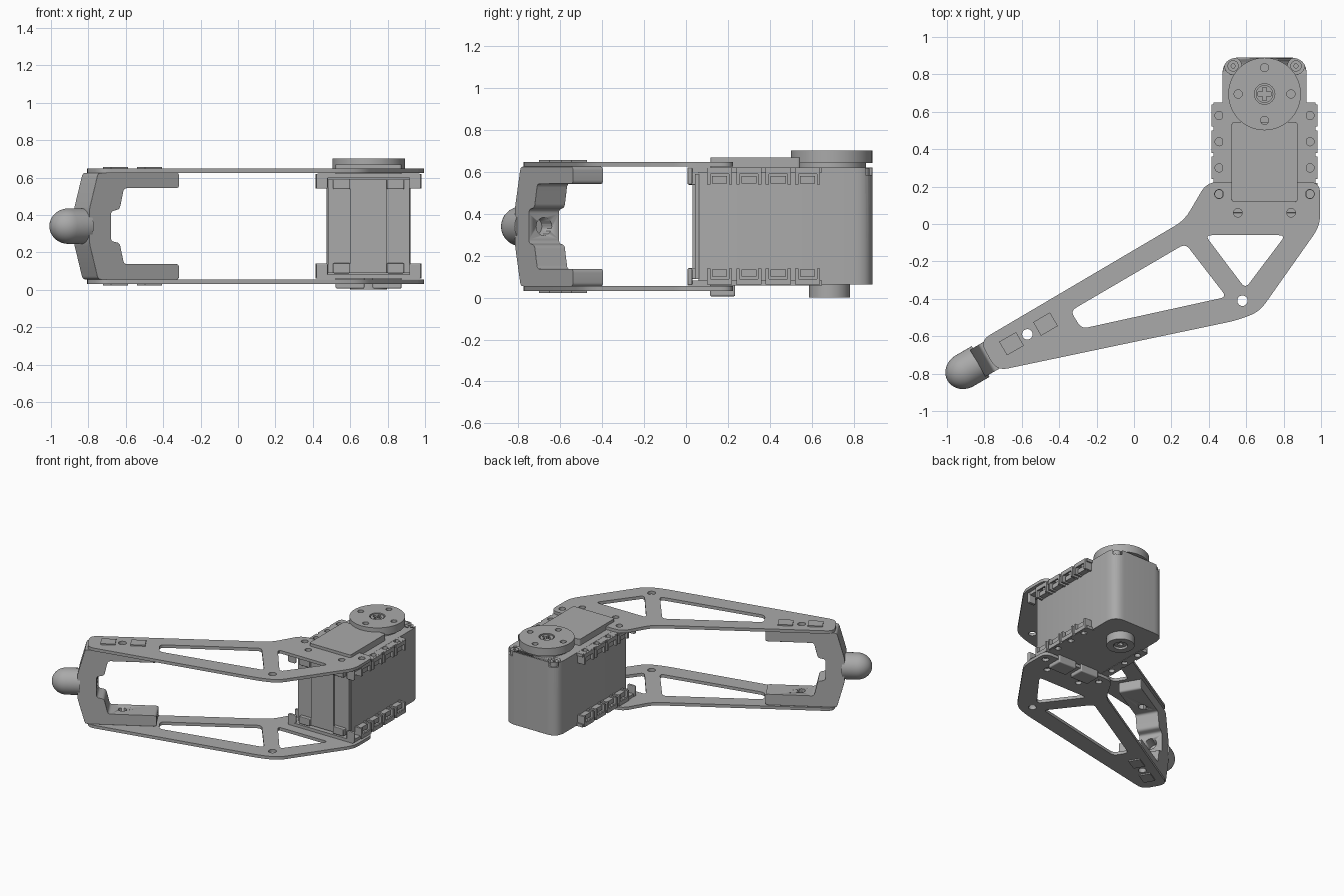
import bpy, bmesh, math
from mathutils import Matrix, Vector

if "Cube" in bpy.data.objects:
    bpy.data.objects.remove(bpy.data.objects["Cube"], do_unlink=True)

grey = bpy.data.materials.new("plain_grey")
grey.use_nodes = True
COLOUR = (0.4, 0.4, 0.4, 1)
grey.diffuse_color = COLOUR
grey.node_tree.nodes["Principled BSDF"].inputs["Base Color"].default_value = COLOUR

MID = 0.34      # height of the mirror plane
CX = 0.698      # centre of the actuator across
HORN_Y = 0.695
parts = []


def rounded(points, r, n=5):
    """Round every corner of a polygon."""
    pts, out = [Vector(p) for p in points], []
    for i, p in enumerate(pts):
        a, b = pts[i - 1] - p, pts[(i + 1) % len(pts)] - p
        d = min(r, a.length * 0.45, b.length * 0.45)
        p0, p1 = p + a.normalized() * d, p + b.normalized() * d
        for k in range(n + 1):
            t = k / n
            out.append(p0 * (1 - t) ** 2 + p * 2 * t * (1 - t) + p1 * t * t)
    return out


def ring(x, y, r, n=24):
    return [Vector((x + r * math.cos(2 * math.pi * i / n),
                    y + r * math.sin(2 * math.pi * i / n))) for i in range(n)]


def rect(x0, x1, y0, y1):
    return [(x0, y0), (x1, y0), (x1, y1), (x0, y1)]


def extrude(name, loops, z0, z1, matrix=None, bevel=0):
    """Solid slab from an outline followed by its holes."""
    curve = bpy.data.curves.new(name, "CURVE")
    curve.dimensions, curve.fill_mode = "2D", "BOTH"
    curve.extrude = (z1 - z0) / 2
    for loop in loops:
        s = curve.splines.new("POLY")
        s.points.add(len(loop) - 1)
        for q, p in zip(s.points, loop):
            q.co = (p[0], p[1], 0, 1)
        s.use_cyclic_u = True
    tmp = bpy.data.objects.new("tmp", curve)
    bpy.context.collection.objects.link(tmp)
    dg = bpy.context.evaluated_depsgraph_get()
    mesh = bpy.data.meshes.new_from_object(tmp.evaluated_get(dg))
    bpy.data.objects.remove(tmp, do_unlink=True)
    bm = bmesh.new()
    bm.from_mesh(mesh)
    bmesh.ops.remove_doubles(bm, verts=bm.verts, dist=1e-5)
    bmesh.ops.translate(bm, verts=bm.verts, vec=(0, 0, (z0 + z1) / 2))
    bmesh.ops.recalc_face_normals(bm, faces=bm.faces)
    if matrix:
        bm.transform(matrix)
    bm.to_mesh(mesh)
    bm.free()
    mesh.name = name
    mesh.materials.clear()
    mesh.materials.append(grey)
    ob = bpy.data.objects.new(name, mesh)
    bpy.context.collection.objects.link(ob)
    if bevel:
        m = ob.modifiers.new("edge", "BEVEL")
        m.width, m.segments, m.angle_limit = bevel, 3, math.radians(50)
    parts.append(ob)
    return ob


def box(name, x0, x1, y0, y1, z0, z1, bevel=0):
    return extrude(name, [rect(x0, x1, y0, y1)], z0, z1, None, bevel)


def cut(target, cutter):
    cutter.hide_render = True
    cutter.hide_set(True)
    parts.remove(cutter)
    m = target.modifiers.new("cut", "BOOLEAN")
    m.operation, m.object, m.solver = "DIFFERENCE", cutter, "EXACT"


def flip(z0, z1, top):
    return (z0, z1) if top else (2 * MID - z1, 2 * MID - z0)


# Tail direction: local x runs back up the arm, local y is up
C = Vector((-0.655, -0.64, 0))
ax = Vector((math.cos(math.pi / 6), 0.5, 0))
side = Vector((0.5, -math.cos(math.pi / 6), 0))
TAIL = Matrix((ax, (0, 0, 1), side)).transposed().to_4x4()
TAIL.translation = C
FLAT = Matrix.Translation(C) @ Matrix.Rotation(math.pi / 6, 4, "Z")

# Twin truss plates
outline = rounded([(-0.825, -0.625), (0.27, 0.02), (0.39, 0.225), (0.995, 0.225),
                   (0.995, -0.01), (0.67, -0.47), (0.55, -0.515), (-0.735, -0.785)], 0.06)
holes = [rounded([(0.38, -0.06), (0.81, -0.06), (0.595, -0.345)], 0.035),
         rounded([(0.275, -0.105), (0.495, -0.39), (-0.28, -0.56), (-0.34, -0.465)], 0.035)]
for x, y, r in [(0.555, 0.06, 0.023), (0.84, 0.06, 0.023), (0.455, 0.16, 0.024),
                (0.94, 0.16, 0.024), (0.58, -0.41, 0.028), (-0.57, -0.59, 0.028)]:
    holes.append(ring(x, y, r))
for label, top in (("upper", True), ("lower", False)):
    extrude(label + "_truss_plate", [outline] + holes, *flip(0.625, 0.648, top))
    for s in (0, 0.21):
        extrude(label + "_locating_tab", [rect(s - 0.052, s + 0.052, -0.042, 0.042)],
                *flip(0.62, 0.657, top), FLAT)

# Foot bracket
half = [(0.345, 0.285), (-0.155, 0.285), (-0.209, 0.09)]
inner = [(-0.075, 0.08), (-0.022, 0.09), (0.005, 0.203), (0.345, 0.203)]
lower = [(s, -z) for s, z in half[::-1]]
profile = half + lower + [(s, -z) for s, z in inner[::-1]] + inner
profile = rounded([(s, z + MID) for s, z in profile], 0.018, 4)
bracket = extrude("foot_bracket", [profile], -0.083, 0.083, TAIL, 0.008)
cut(bracket, extrude("bolt_cutter", [ring(-0.57, -0.59, 0.028)], 0, 0.7))
AXIS = Matrix((side, (0, 0, 1), -ax)).transposed().to_4x4()
AXIS.translation = C + Vector((0, 0, MID))
cut(bracket, extrude("bore_cutter", [ring(0, 0, 0.043)], 0, 0.17, AXIS))

# Domed toe: half profile spun about the tail axis
bm = bmesh.new()
arc = [(0.095, 0.19), (0.095, 0.29)] + [
    (0.095 * math.cos(a), 0.29 + 0.105 * math.sin(a))
    for a in (math.pi / 2 * k / 10 for k in range(1, 11))]
vs = [bm.verts.new((r, 0, h)) for r, h in [(0, 0.19)] + arc]
es = [bm.edges.new(e) for e in zip(vs, vs[1:])]
bmesh.ops.spin(bm, geom=vs + es, axis=(0, 0, 1), cent=(0, 0, 0), steps=40, angle=2 * math.pi)
bmesh.ops.remove_doubles(bm, verts=bm.verts, dist=1e-4)
bmesh.ops.recalc_face_normals(bm, faces=bm.faces)
bm.transform(AXIS)
mesh = bpy.data.meshes.new("domed_toe")
bm.to_mesh(mesh)
bm.free()
mesh.materials.append(grey)
toe = bpy.data.objects.new("domed_toe", mesh)
bpy.context.collection.objects.link(toe)
parts.append(toe)

# Actuator housing
shape = rounded(rect(0.473, 0.923, 0.06, 0.89), 0.012, 2)[:6]
shape += rounded(rect(0.473, 0.923, 0.06, 0.89), 0.09, 8)[18:]
body = extrude("actuator_body", [shape], 0.062, 0.622, None, 0.012)
box("front_panel", 0.6, 0.793, 0.03, 0.07, 0.09, 0.59)
box("front_cover", 0.48, 0.916, 0.042, 0.07, 0.09, 0.59)
for x in (0.53, 2 * CX - 0.53):
    cut(body, extrude("screw_pocket_cutter", [ring(x, 0.845, 0.045)], 0.585, 0.7))
    extrude("case_screw", [ring(x, 0.845, 0.03), ring(x, 0.845, 0.012, 6)], 0.57, 0.618)
extrude("raised_cover", [rounded(rect(0.522, 0.874, 0.118, 0.545), 0.015)], 0.61, 0.67, None, 0.006)
for x in (0.522, 0.72):
    box("lower_connector", x, x + 0.154, 0.115, 0.235, 0.006, 0.08, 0.008)

# Mounting rails with ribs and captive nuts
ys = (0.16, 0.30, 0.44, 0.58)
for top in (True, False):
    for m in (False, True):
        def mx(a, b):
            return (2 * CX - b, 2 * CX - a) if m else (a, b)
        x0, x1 = mx(0.425, 0.485)
        hx = 2 * CX - 0.455 if m else 0.455
        extrude("side_rail", [rect(x0, x1, 0.008, 0.65)] + [ring(hx, y, 0.022, 16) for y in ys],
                *flip(0.598, 0.621, top))
        for y in ys:
            for e in (-0.052, 0.052):
                box("rail_rib", *mx(0.415, 0.48), y + e - 0.008, y + e + 0.008, *flip(0.54, 0.618, top))
            box("rail_lip", *mx(0.415, 0.426), y - 0.058, y + 0.058, *flip(0.59, 0.62, top))
            box("captive_nut", *mx(0.432, 0.48), y - 0.036, y + 0.036, *flip(0.545, 0.58, top))
        box("rail_end", *mx(0.418, 0.48), 0.008, 0.03, *flip(0.54, 0.62, top), 0.006)
        box("front_nut", *mx(0.508, 0.6), 0.012, 0.06, *flip(0.538, 0.592, top), 0.005)
    box("front_rail", 0.47, 0.926, 0.008, 0.08, *flip(0.598, 0.621, top))

# Output horn on top
extrude("horn_neck", [ring(CX, HORN_Y, 0.165, 48)], 0.61, 0.645)
bolts = [ring(CX + 0.141 * math.cos(a), HORN_Y + 0.141 * math.sin(a), 0.022, 16)
         for a in (math.pi / 2 * k for k in range(4))]
extrude("output_horn", [ring(CX, HORN_Y, 0.194, 64), ring(CX, HORN_Y, 0.055)] + bolts, 0.642, 0.702)
w, l = 0.01, 0.034
cross = [(w, w), (l, w), (l, -w), (w, -w), (w, -l), (-w, -l),
         (-w, -w), (-l, -w), (-l, w), (-w, w), (-w, l), (w, l)]
extrude("horn_screw", [ring(CX, HORN_Y, 0.047), [(CX + x, HORN_Y + y) for x, y in cross]], 0.63, 0.697)

# Idler boss underneath
extrude("idler_boss", [ring(CX, 0.685, 0.098, 40), ring(CX, 0.685, 0.05)], 0, 0.08, None, 0.006)
extrude("idler_pin", [ring(CX, 0.685, 0.043), ring(CX, 0.685, 0.02, 6)], 0.012, 0.08)

# Smooth curves, keep edges sharp
bpy.ops.object.select_all(action="DESELECT")
for ob in parts:
    ob.select_set(True)
bpy.context.view_layer.objects.active = parts[0]
bpy.ops.object.shade_smooth_by_angle(angle=math.radians(35))
